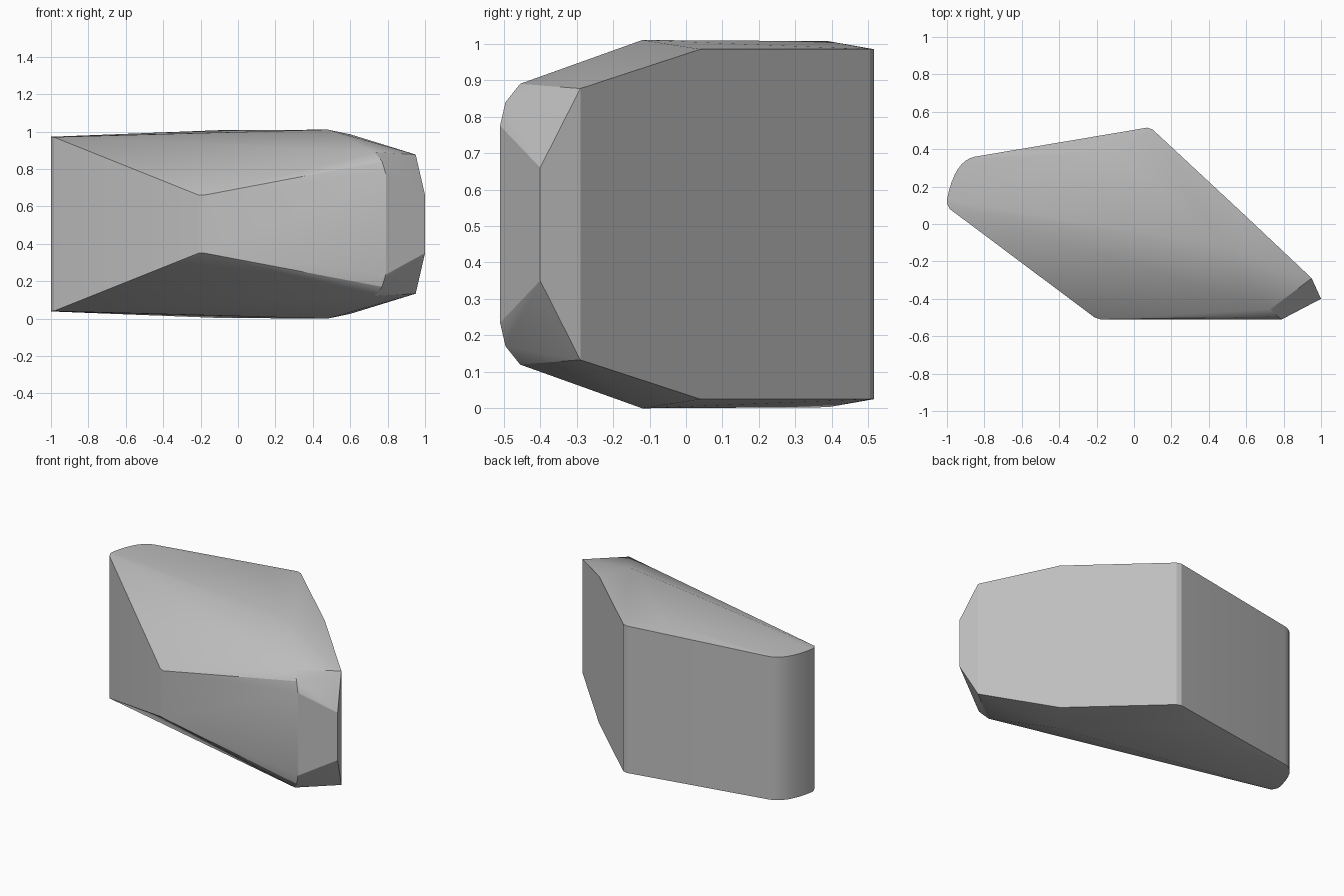
import bpy, bmesh, math

cube = bpy.data.objects.get("Cube")
if cube:
    bpy.data.objects.remove(cube, do_unlink=True)

HEIGHT = 1.01

# Upper corners of the faceted block; the lower half is their mirror
upper = [
    (-1.0, 0.11, 0.97), (-0.985, 0.08, 0.97),                       # left edge
    (-0.21, -0.5, 0.66), (-0.18, -0.51, 0.66),                      # front corner
    (0.79, -0.51, 0.775), (0.77, -0.495, 0.84), (0.73, -0.455, 0.89),  # front right corner
    (1.0, -0.4, 0.66), (0.95, -0.29, 0.877),                        # right tip
    (0.6, 0.04, 0.985), (0.1, 0.505, 0.985), (0.07, 0.515, 0.985),  # back corner
    (0.48, -0.12, HEIGHT), (-0.1, 0.39, 1.007),                     # top plateau
]

# Rounded back left corner, as a quadratic arc
start, control, end = (-0.85, 0.36), (-0.96, 0.34), (-1.0, 0.13)
for i in range(9):
    t = i / 8
    x, y = ((1 - t) ** 2 * a + 2 * t * (1 - t) * b + t * t * c
            for a, b, c in zip(start, control, end))
    upper.append((x, y, 0.972))

# Wrap a convex skin over both halves
bm = bmesh.new()
for x, y, z in upper:
    bm.verts.new((x, y, z))
    bm.verts.new((x, y, HEIGHT - z))
hull = bmesh.ops.convex_hull(bm, input=bm.verts[:])
loose = {g for g in hull["geom_interior"] + hull["geom_unused"]
         if isinstance(g, bmesh.types.BMVert)}
bmesh.ops.delete(bm, geom=list(loose), context="VERTS")
bmesh.ops.dissolve_limit(bm, angle_limit=math.radians(0.5),
                         verts=bm.verts[:], edges=bm.edges[:])
bmesh.ops.recalc_face_normals(bm, faces=bm.faces[:])

mesh = bpy.data.meshes.new("stone_block")
bm.to_mesh(mesh)
bm.free()
block = bpy.data.objects.new("stone_block", mesh)
bpy.context.collection.objects.link(block)

# Plain grey stone
grey = bpy.data.materials.new("stone_grey")
grey.use_nodes = True
colour = (0.52, 0.52, 0.52, 1)
grey.diffuse_color = colour
grey.node_tree.nodes["Principled BSDF"].inputs["Base Color"].default_value = colour
mesh.materials.append(grey)

# Soft shallow creases, crisp main edges
bpy.ops.object.select_all(action="DESELECT")
block.select_set(True)
bpy.context.view_layer.objects.active = block
bpy.ops.object.shade_smooth_by_angle(angle=math.radians(22))
